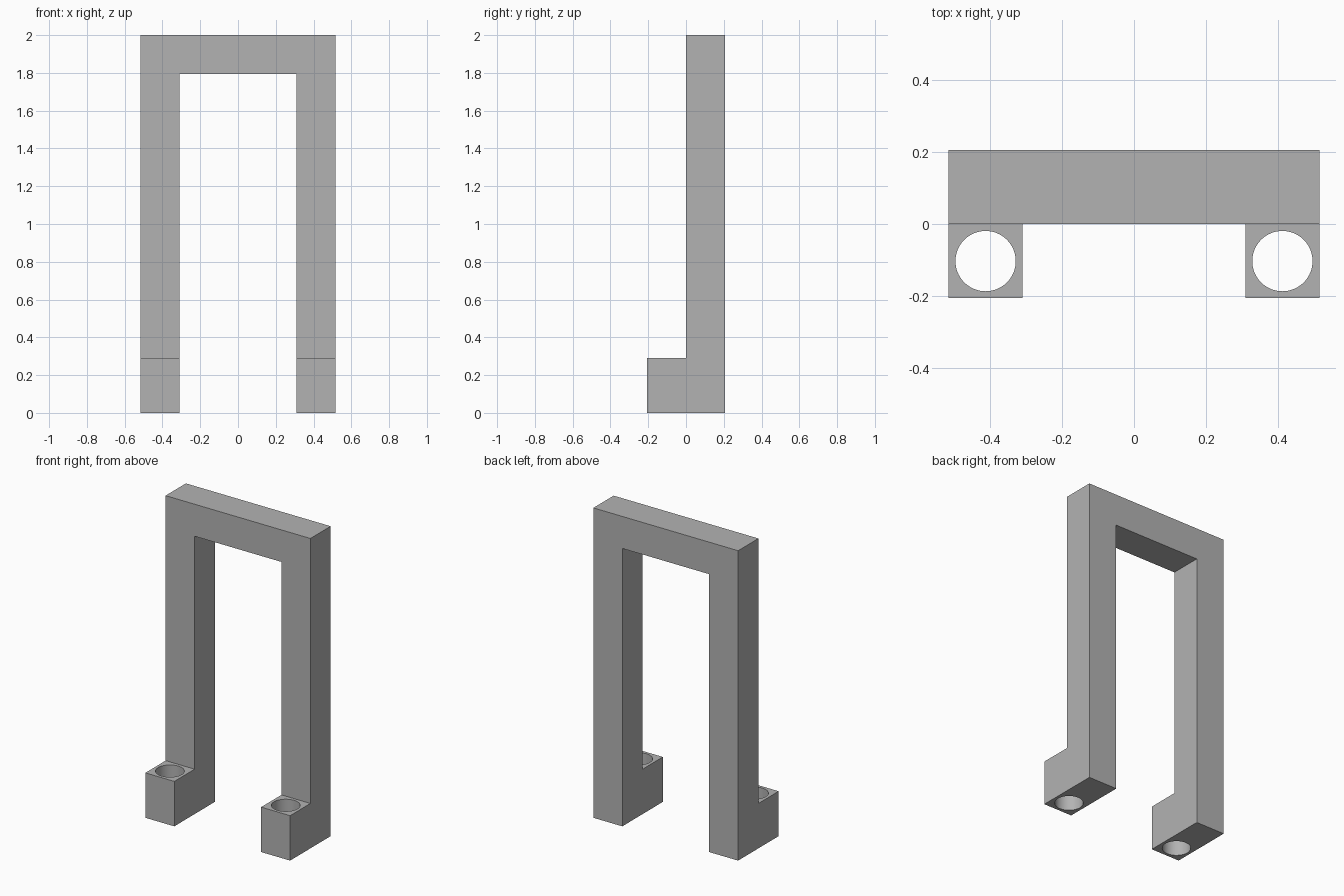
import bpy, bmesh
from mathutils import Vector

cube = bpy.data.objects.get("Cube")
if cube:
    bpy.data.objects.remove(cube, do_unlink=True)

BAR = 0.2067                      # square bar thickness
HALF = 2.5 * BAR                  # half of the total width
FOOT_H, HEIGHT = 0.29, 2.0
HOLE_R = 0.084

grey = bpy.data.materials.new("plain grey")
grey.use_nodes = True
colour = (0.45, 0.45, 0.45, 1)
grey.diffuse_color = colour
grey.node_tree.nodes["Principled BSDF"].inputs["Base Color"].default_value = colour


def add_object(name, bm):
    bmesh.ops.recalc_face_normals(bm, faces=bm.faces)
    mesh = bpy.data.meshes.new(name)
    bm.to_mesh(mesh)
    bm.free()
    mesh.materials.append(grey)
    obj = bpy.data.objects.new(name, mesh)
    bpy.context.collection.objects.link(obj)
    return obj


def extrude(bm, faces, y):
    result = bmesh.ops.extrude_face_region(bm, geom=faces)["geom"]
    verts = [v for v in result if isinstance(v, bmesh.types.BMVert)]
    bmesh.ops.translate(bm, verts=verts, vec=Vector((0, y, 0)))


# Arch outline as cells: two legs joined by a top beam
bm = bmesh.new()
xs = (-HALF, BAR - HALF, HALF - BAR, HALF)
zs = (0, FOOT_H, HEIGHT - BAR, HEIGHT)
grid = [[bm.verts.new((x, 0, z)) for x in xs] for z in zs]
for r in range(3):
    for c in range(3):
        if c != 1 or r == 2:
            bm.faces.new((grid[r][c], grid[r][c + 1],
                          grid[r + 1][c + 1], grid[r + 1][c]))
extrude(bm, bm.faces[:], BAR)
bmesh.ops.recalc_face_normals(bm, faces=bm.faces)

# Feet pulled forward from the bottom of each leg
toes = [f for f in bm.faces
        if all(abs(v.co.y) < 1e-4 and v.co.z < FOOT_H + 1e-4 for v in f.verts)]
for face in toes:
    region = bmesh.ops.extrude_discrete_faces(bm, faces=[face])["faces"]
    bmesh.ops.translate(bm, verts=region[0].verts, vec=Vector((0, -BAR, 0)))
bmesh.ops.dissolve_limit(bm, angle_limit=0.01, verts=bm.verts, edges=bm.edges)
frame = add_object("arch_frame", bm)

# Vertical round holes through both feet
for side, sign in (("left", 1), ("right", -1)):
    bm = bmesh.new()
    bmesh.ops.create_cone(bm, cap_ends=True, segments=64, radius1=HOLE_R,
                          radius2=HOLE_R, depth=FOOT_H * 2)
    bmesh.ops.translate(bm, verts=bm.verts,
                        vec=Vector((sign * 2 * BAR, -BAR / 2, FOOT_H / 2)))
    cutter = add_object(side + "_hole_cutter", bm)
    cutter.hide_render = True
    cut = frame.modifiers.new(side + "_hole", "BOOLEAN")
    cut.operation, cut.solver, cut.object = "DIFFERENCE", "EXACT", cutter
    bpy.context.view_layer.objects.active = frame
    bpy.ops.object.modifier_apply(modifier=cut.name)
    bpy.data.objects.remove(cutter, do_unlink=True)

# Smooth hole walls, crisp edges
bpy.ops.object.select_all(action="DESELECT")
frame.select_set(True)
bpy.context.view_layer.objects.active = frame
bpy.ops.object.shade_smooth_by_angle()
